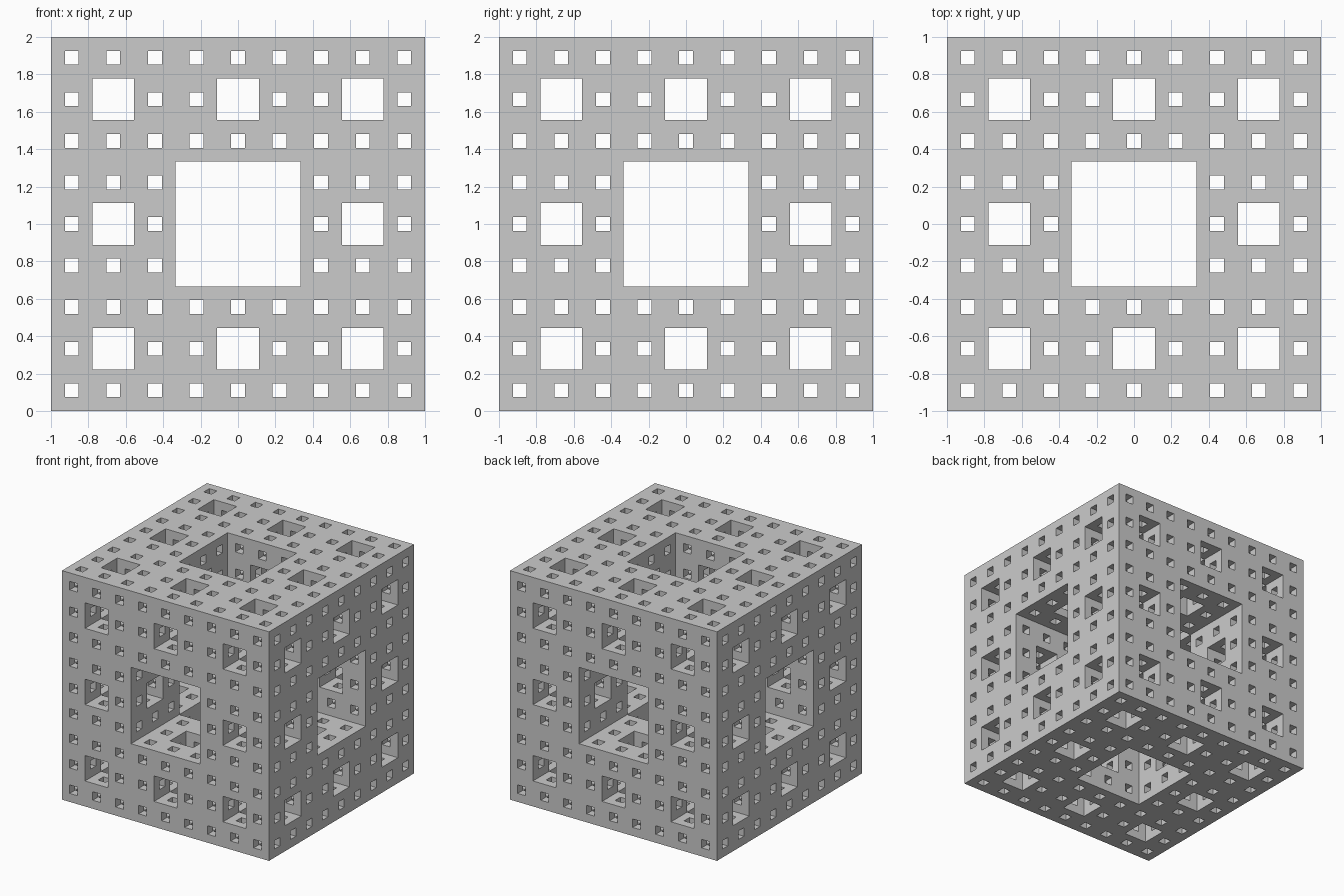
import bpy
import bmesh
from mathutils import Vector

if "Cube" in bpy.data.objects:
    bpy.data.objects.remove(bpy.data.objects["Cube"])

LEVELS = 3
N = 3 ** LEVELS
CELL = 2.0 / N


def solid(c):
    """True when the grid cell survives every round of hole cutting."""
    if min(c) < 0 or max(c) >= N:
        return False
    x, y, z = c
    for _ in range(LEVELS):
        if (x % 3 == 1) + (y % 3 == 1) + (z % 3 == 1) >= 2:
            return False
        x, y, z = x // 3, y // 3, z // 3
    return True


bm = bmesh.new()
corners = {}


def corner(p):
    if p not in corners:
        corners[p] = bm.verts.new(Vector(p) * CELL - Vector((1, 1, 0)))
    return corners[p]


# Fractal cube: one quad wherever a solid cell meets an empty one
cells = [(x, y, z) for x in range(N) for y in range(N) for z in range(N)]
for c in filter(solid, cells):
    for axis in range(3):
        u, v = (axis + 1) % 3, (axis + 2) % 3
        for side in (0, 1):
            neighbour = list(c)
            neighbour[axis] += 2 * side - 1
            if solid(neighbour):
                continue
            loop = []
            for du, dv in ((0, 0), (1, 0), (1, 1), (0, 1)):
                p = list(c)
                p[axis] += side
                p[u] += du
                p[v] += dv
                loop.append(corner(tuple(p)))
            bm.faces.new(loop if side else loop[::-1])

mesh = bpy.data.meshes.new("fractal_cube")
bm.to_mesh(mesh)
bm.free()
bpy.context.collection.objects.link(bpy.data.objects.new("fractal_cube", mesh))
